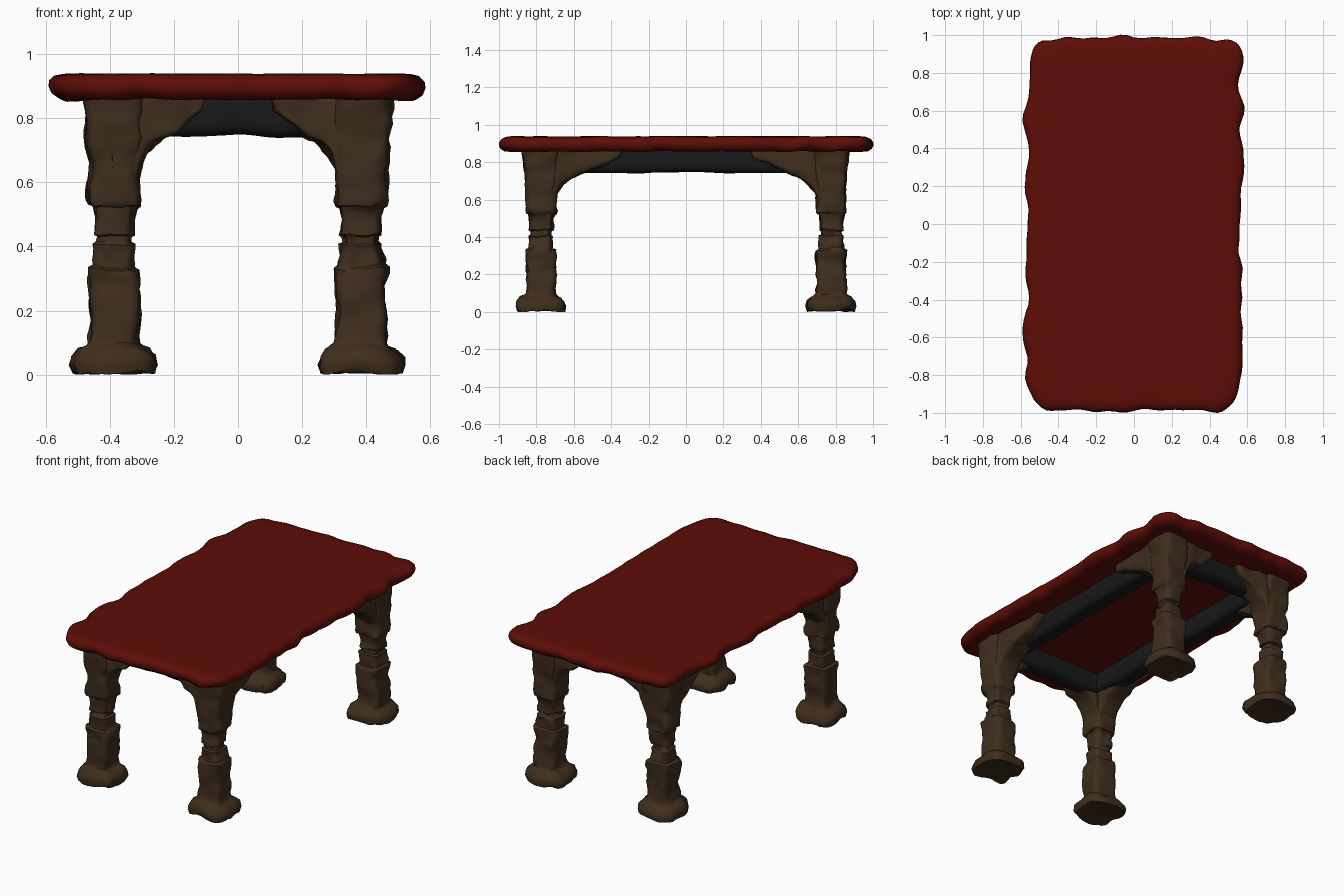
import bpy, bmesh, math
from mathutils import Vector, noise

if "Cube" in bpy.data.objects:
    bpy.data.objects.remove(bpy.data.objects["Cube"])


def material(name, rgb):
    m = bpy.data.materials.new(name)
    m.diffuse_color = (*rgb, 1)
    m.use_nodes = True
    m.node_tree.nodes["Principled BSDF"].inputs["Base Color"].default_value = m.diffuse_color
    return m


RED = material("red_paint", (0.11, 0.004, 0.002))
WOOD = material("brown_wood", (0.05, 0.027, 0.012))
DARK = material("dark_rail", (0.010, 0.009, 0.010))
LX, LY = 0.385, 0.775          # leg centre


def loft(bm, rings):
    """Skin equal-length point rings and cap both ends."""
    vs = [[bm.verts.new(p) for p in r] for r in rings]
    n = len(vs[0])
    for a, b in zip(vs, vs[1:]):
        for i in range(n):
            j = (i + 1) % n
            bm.faces.new((a[i], a[j], b[j], b[i]))
    bm.faces.new(vs[0][::-1])
    bm.faces.new(vs[-1])


def section(centre, u, v, power, n=36):
    """Rounded-square ring spanned by half axes u and v."""
    pts = []
    for i in range(n):
        t = 2 * math.pi * (i + 0.5) / n
        c, s = math.cos(t), math.sin(t)
        pts.append(Vector(centre)
                   + Vector(u) * math.copysign(abs(c) ** (2 / power), c)
                   + Vector(v) * math.copysign(abs(s) ** (2 / power), s))
    return pts


def refine(rows, step):
    """Insert interpolated rows so the first value advances by at most step."""
    out = [rows[0]]
    for a, b in zip(rows, rows[1:]):
        k = max(1, math.ceil(abs(b[0] - a[0]) / step))
        out += [tuple(p + (q - p) * i / k for p, q in zip(a, b)) for i in range(1, k + 1)]
    return out


def finish(name, bm, mat, amp=0.0, freq=8.0, warp=0.0, angle=50):
    """Hand-carved wobble along the normals plus a soft warp, then smooth shading."""
    bmesh.ops.recalc_face_normals(bm, faces=bm.faces)
    bm.normal_update()
    moves = [v.normal * amp * (noise.noise(v.co * freq) + 0.5 * noise.noise(v.co * freq * 2.3))
             + noise.noise_vector(v.co * 9) * warp for v in bm.verts]
    for v, d in zip(bm.verts, moves):
        v.co += d
        v.co.z = max(v.co.z, 0)
    me = bpy.data.meshes.new(name)
    bm.to_mesh(me)
    bm.free()
    me.materials.append(mat)
    me.shade_smooth()
    me.set_sharp_from_angle(angle=math.radians(angle))
    ob = bpy.data.objects.new(name, me)
    bpy.context.collection.objects.link(ob)
    return ob


# Tabletop: rounded slab with a wavy edge
def slab_ring(inset, z, wave):
    hx, hy, r = 0.569 - inset, 0.987 - inset, 0.13 - inset * 0.5
    corners = []
    for k, (sx, sy) in enumerate(((1, 1), (-1, 1), (-1, -1), (1, -1))):
        for i in range(9):
            a = math.pi / 2 * (k + i / 8)
            corners.append(Vector((sx * (hx - r) + r * math.cos(a),
                                   sy * (hy - r) + r * math.sin(a), z)))
    pts = []
    for k, p in enumerate(corners):
        q = corners[(k + 1) % len(corners)]
        n = {8: 24, 17: 44, 26: 24, 35: 44}.get(k, 1)
        pts += [p.lerp(q, i / n) for i in range(n)]
    for p in pts:
        s = Vector((p.x * 0.57 / hx, p.y * 0.99 / hy, 0)) * 8
        out = Vector((p.x / hx, p.y / hy, 0))
        out = Vector((math.copysign(abs(out.x) ** 8, out.x), math.copysign(abs(out.y) ** 8, out.y), 0))
        p += out * 0.027 * wave * noise.noise(s)
        p.z += 0.012 * wave * noise.noise(s + Vector((7, 3, 5)))
    return pts


bm = bmesh.new()
loft(bm, [slab_ring(*r) for r in (
    (0.16, 0.862, 0), (0.07, 0.858, 0.6), (0.03, 0.86, 1), (0.008, 0.875, 1), (0, 0.893, 1),
    (0.002, 0.912, 1), (0.014, 0.928, 0.8), (0.035, 0.936, 0.4), (0.08, 0.939, 0.2), (0.16, 0.938, 0))])
finish("tabletop", bm, RED)

# Legs: turned post with foot, collars and two curved brackets
POST = [(0.012, 0.10, 3), (0.006, 0.125, 3), (0.03, 0.132, 3), (0.055, 0.126, 3), (0.075, 0.108, 3),
        (0.086, 0.086, 4), (0.095, 0.077, 5), (0.22, 0.075, 5), (0.30, 0.08, 5), (0.328, 0.079, 5),
        (0.336, 0.064, 4), (0.39, 0.06, 4), (0.402, 0.061, 4), (0.408, 0.05, 4), (0.432, 0.05, 4),
        (0.438, 0.06, 4), (0.48, 0.058, 4), (0.525, 0.066, 4), (0.53, 0.076, 5), (0.545, 0.078, 5),
        (0.66, 0.081, 5), (0.76, 0.088, 5), (0.87, 0.096, 5)]
# Brackets: distance from leg centre, underside height, half thickness
CROSS = [(0, 0.56, 0.074), (0.066, 0.58, 0.074), (0.082, 0.64, 0.075), (0.096, 0.685, 0.075),
         (0.125, 0.72, 0.074), (0.165, 0.739, 0.07), (0.19, 0.748, 0.067), (0.23, 0.785, 0.063),
         (0.27, 0.822, 0.058), (0.285, 0.86, 0.05)]
LONG = [(0, 0.56, 0.074), (0.062, 0.58, 0.074), (0.085, 0.635, 0.075), (0.115, 0.68, 0.075),
        (0.165, 0.715, 0.074), (0.23, 0.742, 0.07), (0.30, 0.775, 0.065), (0.37, 0.803, 0.06),
        (0.42, 0.83, 0.056), (0.435, 0.86, 0.05)]
TOP = 0.885


def bracket(bm, base, inward, across, rows):
    rings = []
    for d, low, w in refine(rows, 0.025):
        c = base + inward * d + Vector((0, 0, (TOP + low) / 2))
        rings.append(section(c, across * w, (0, 0, (TOP - low) / 2), 6))
    loft(bm, rings)


for sx, side in ((-1, "left"), (1, "right")):
    for sy, end in ((-1, "front"), (1, "back")):
        bm = bmesh.new()
        base = Vector((sx * LX, sy * LY, 0))
        rings = []
        for z, r, p in refine(POST, 0.025):
            rings.append(section(base + Vector((0, 0, z)), (r, 0, 0), (0, r, 0), p))
        loft(bm, rings)
        bracket(bm, base, Vector((-sx, 0, 0)), Vector((0, 1, 0)), CROSS)
        bracket(bm, base, Vector((0, -sy, 0)), Vector((1, 0, 0)), LONG)
        finish(f"{end}_{side}_leg", bm, WOOD, 0.014, 13, 0.009)


# Rails: dark rounded frame under the top, set slightly inside the legs
RX, RY = LX - 0.045, LY - 0.045


def rail(name, start, stop, across):
    bm = bmesh.new()
    rings = []
    for i in range(33):
        t = i / 32
        low = 0.75 - 0.008 * abs(math.sin(2 * math.pi * (t - 0.5)))
        c = start.lerp(stop, t) + Vector((0, 0, (TOP + low) / 2))
        rings.append(section(c, across * 0.06, (0, 0, (TOP - low) / 2), 3.5))
    loft(bm, rings)
    finish(name, bm, DARK, 0.005, 6)


for s, end, side in ((-1, "front", "left"), (1, "back", "right")):
    rail(f"{end}_rail", Vector((-RX, s * RY, 0)), Vector((RX, s * RY, 0)), Vector((0, 1, 0)))
    rail(f"{side}_rail", Vector((s * RX, -RY, 0)), Vector((s * RX, RY, 0)), Vector((1, 0, 0)))
